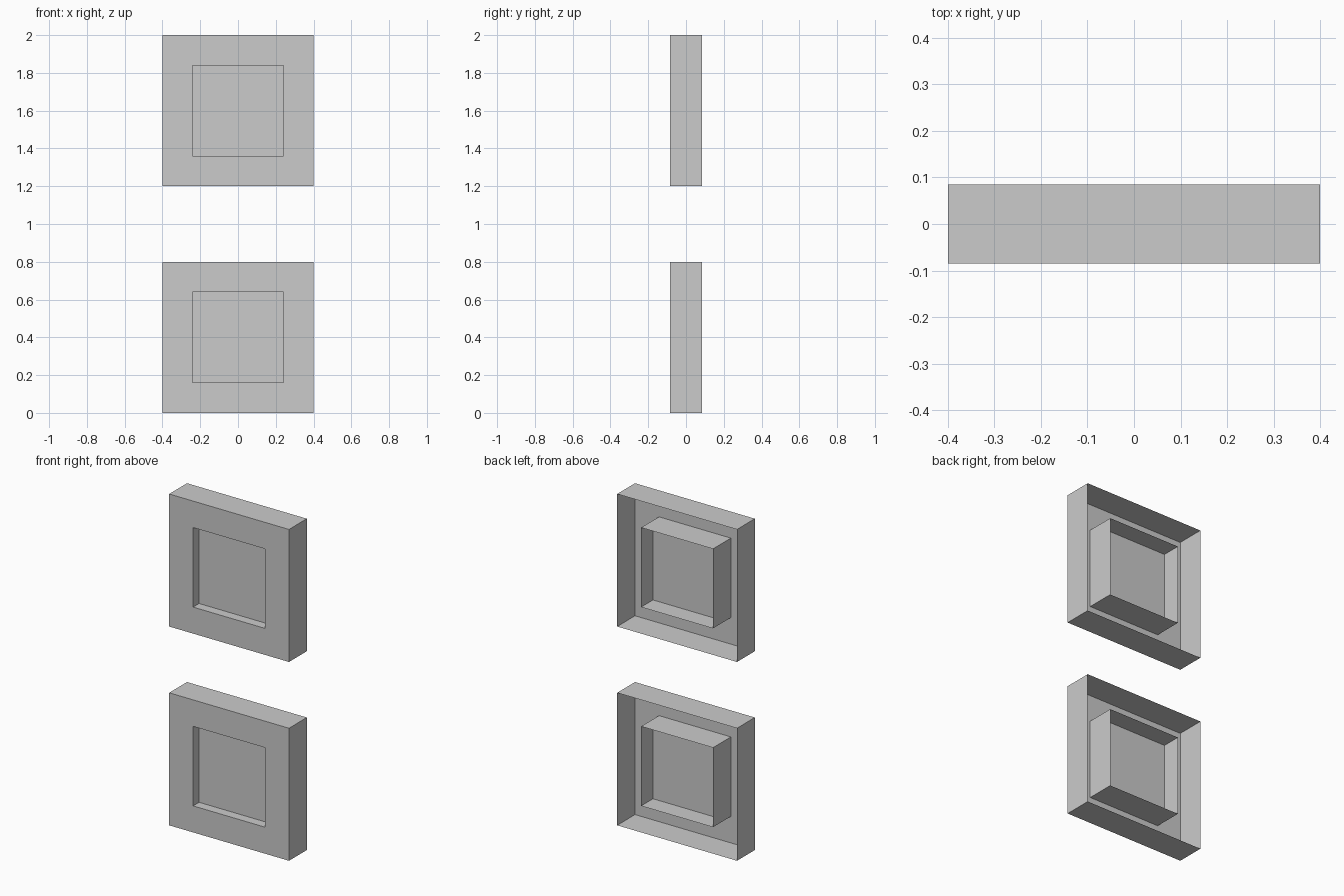
import bpy, bmesh

if "Cube" in bpy.data.objects:
    bpy.data.objects.remove(bpy.data.objects["Cube"])

HALF, WINDOW, DEPTH, PANE_Y = 0.40, 0.24, 0.085, -0.028


def square(bm, half, y):
    return [bm.verts.new((sx * half, y, sz * half))
            for sx, sz in ((-1, -1), (1, -1), (1, 1), (-1, 1))]


def bridge(bm, a, b):
    for i in range(4):
        j = (i + 1) % 4
        bm.faces.new((a[i], a[j], b[j], b[i]))


def make_panel(name, z):
    bm = bmesh.new()
    # open-backed shell: outer walls, front rim, window walls
    loops = [square(bm, HALF, DEPTH), square(bm, HALF, -DEPTH),
             square(bm, WINDOW, -DEPTH), square(bm, WINDOW, PANE_Y),
             square(bm, WINDOW, DEPTH)]
    for a, b in zip(loops, loops[1:]):
        bridge(bm, b, a)
    # recessed pane inside the window
    pane = bm.faces.new(loops[3])
    # face normals: walls outward, rim and pane to the front
    bm.normal_update()
    for f in bm.faces:
        c = f.calc_center_median()
        if abs(f.normal.y) > 0.5:
            flip = f.normal.y > 0
        else:
            outer = max(abs(c.x), abs(c.z)) > 0.3
            flip = (f.normal.x * c.x + f.normal.z * c.z > 0) != outer
        if flip:
            f.normal_flip()
    mesh = bpy.data.meshes.new(name)
    bm.to_mesh(mesh)
    bm.free()
    ob = bpy.data.objects.new(name, mesh)
    ob.location.z = z
    bpy.context.collection.objects.link(ob)


# two identical window frames, one above the other
make_panel("lower_window_frame", 0.4)
make_panel("upper_window_frame", 1.6)
